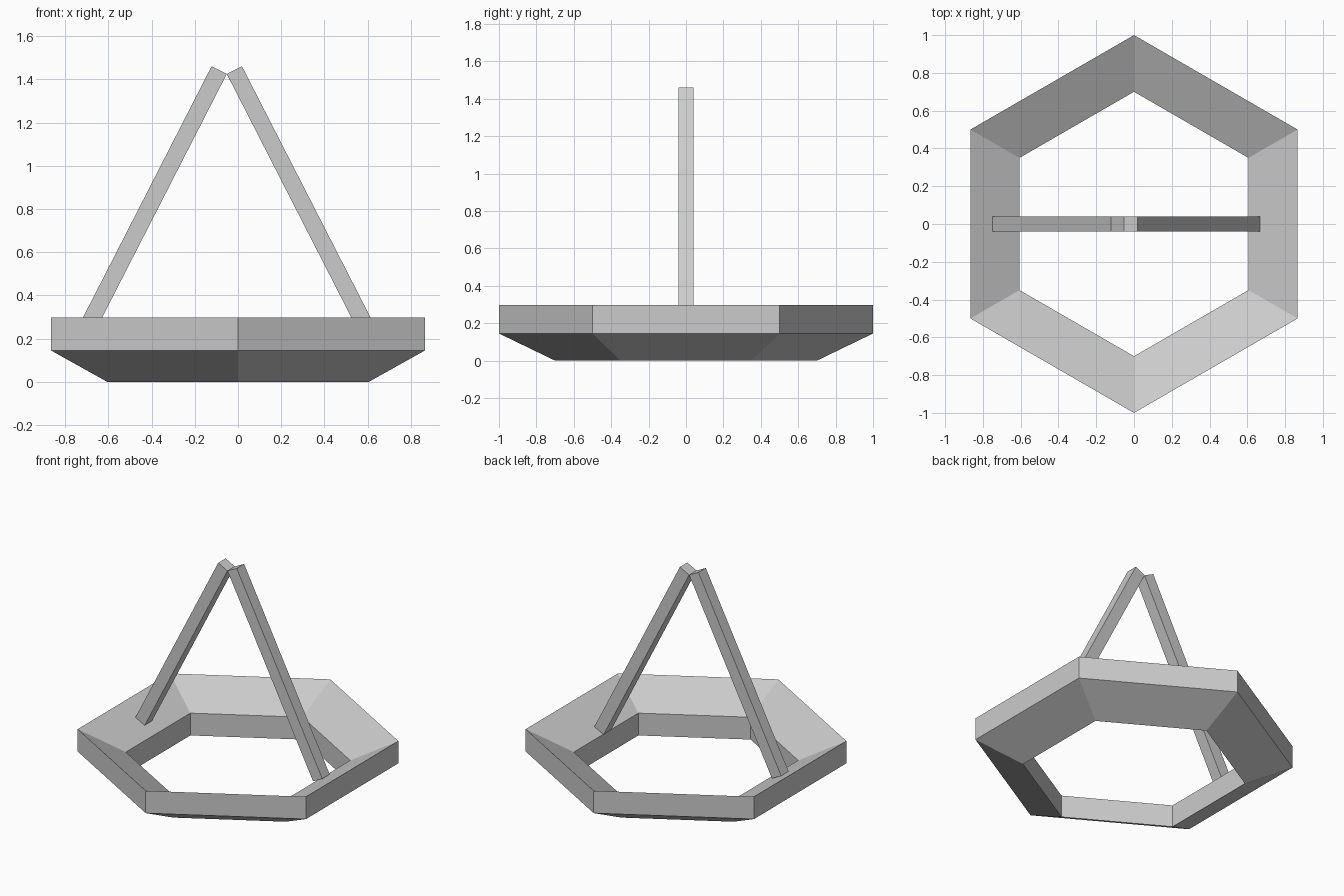
import bpy, bmesh, math
from mathutils import Vector

if "Cube" in bpy.data.objects:
    bpy.data.objects.remove(bpy.data.objects["Cube"])


def make_object(name, bm):
    bmesh.ops.recalc_face_normals(bm, faces=bm.faces)
    mesh = bpy.data.meshes.new(name)
    bm.to_mesh(mesh)
    bm.free()
    obj = bpy.data.objects.new(name, mesh)
    bpy.context.collection.objects.link(obj)
    return obj


# Hexagonal ring: slanted cross-section (radius, height) swept round six corners
def hex_ring(name, profile, sides=6):
    bm = bmesh.new()
    rings = []
    for i in range(sides):
        a = math.pi / 2 + 2 * math.pi * i / sides
        rings.append([bm.verts.new((r * math.cos(a), r * math.sin(a), z)) for r, z in profile])
    n = len(profile)
    for i in range(sides):
        p, q = rings[i], rings[(i + 1) % sides]
        for j in range(n):
            k = (j + 1) % n
            bm.faces.new((p[j], q[j], q[k], p[k]))
    return make_object(name, bm)


# Leaning square bar running from the shared apex down to the ring
def leaning_bar(name, side, length, width=0.079, depth=0.08):
    apex = Vector((-0.052, 0, 1.425))
    tilt = math.radians(27.1)
    down = Vector((side * math.sin(tilt), 0, -math.cos(tilt)))
    across = Vector((side * math.cos(tilt), 0, math.sin(tilt)))
    bm = bmesh.new()
    bmesh.ops.create_cube(bm, size=1)
    for v in bm.verts:
        x, y, z = v.co
        v.co = apex + across * (x + 0.5) * width + Vector((0, y * depth, 0)) + down * (z + 0.5) * length
    return make_object(name, bm)


hex_ring("dish_ring", [(0.7, 0), (1, 0.145), (1, 0.298), (0.7, 0.153)])
leaning_bar("left_leg", -1, 1.378)
leaning_bar("right_leg", 1, 1.425)
